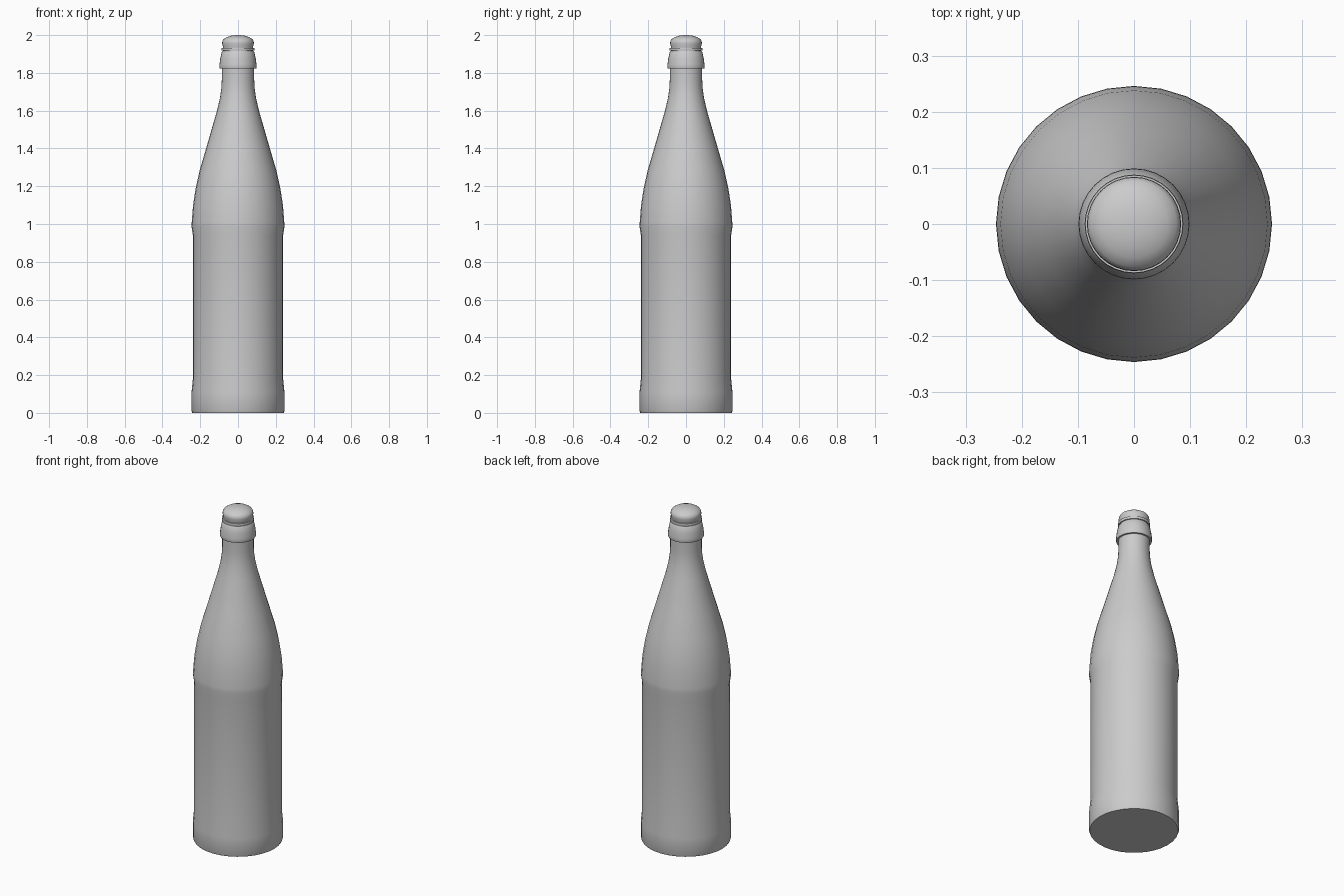
import bpy, bmesh, math

cube = bpy.data.objects.get("Cube")
if cube:
    bpy.data.objects.remove(cube, do_unlink=True)

SIDES = 32

# Single grey material
grey = bpy.data.materials.new("plain_grey")
grey.use_nodes = True
grey.diffuse_color = (0.6, 0.6, 0.6, 1)
grey.node_tree.nodes["Principled BSDF"].inputs["Base Color"].default_value = (0.6, 0.6, 0.6, 1)


def lathe(name, profile):
    """Spin (radius, height) points around z and close both ends."""
    bm = bmesh.new()
    rings = [[bm.verts.new((r * math.cos(math.tau * i / SIDES),
                            r * math.sin(math.tau * i / SIDES), z))
              for i in range(SIDES)] for r, z in profile]
    for low, high in zip(rings, rings[1:]):
        for i in range(SIDES):
            j = (i + 1) % SIDES
            bm.faces.new((low[i], low[j], high[j], high[i]))
    bm.faces.new(rings[0][::-1])
    bm.faces.new(rings[-1])
    mesh = bpy.data.meshes.new(name)
    bm.to_mesh(mesh)
    bm.free()
    mesh.materials.append(grey)
    obj = bpy.data.objects.new(name, mesh)
    bpy.context.collection.objects.link(obj)
    bpy.ops.object.select_all(action="DESELECT")
    obj.select_set(True)
    bpy.context.view_layer.objects.active = obj
    bpy.ops.object.shade_smooth_by_angle(angle=math.radians(35))
    return obj


# Bottle: foot, recessed label panel, shoulder, tapering neck
lathe("bottle_body", [
    (0.242, 0), (0.246, 0.01), (0.246, 0.11), (0.239, 0.18),
    (0.239, 0.94), (0.246, 0.985), (0.245, 1.01), (0.238, 1.10),
    (0.224, 1.19), (0.204, 1.28), (0.166, 1.41), (0.111, 1.60),
    (0.095, 1.67), (0.088, 1.72), (0.086, 1.76), (0.086, 1.83)])

# Flared collar under the mouth
lathe("neck_collar", [
    (0.086, 1.823), (0.097, 1.823), (0.099, 1.829), (0.098, 1.845),
    (0.094, 1.875), (0.087, 1.908), (0.082, 1.915)])

# Thin mouth ring
lathe("mouth_ring", [
    (0.080, 1.90), (0.080, 1.918), (0.087, 1.918), (0.088, 1.925),
    (0.087, 1.933), (0.080, 1.933)])

# Domed stopper
lathe("domed_cap", [
    (0.079, 1.925), (0.080, 1.94), (0.084, 1.955), (0.083, 1.968),
    (0.076, 1.979), (0.060, 1.989), (0.040, 1.996), (0.018, 1.9995), (0.003, 2.0)])
